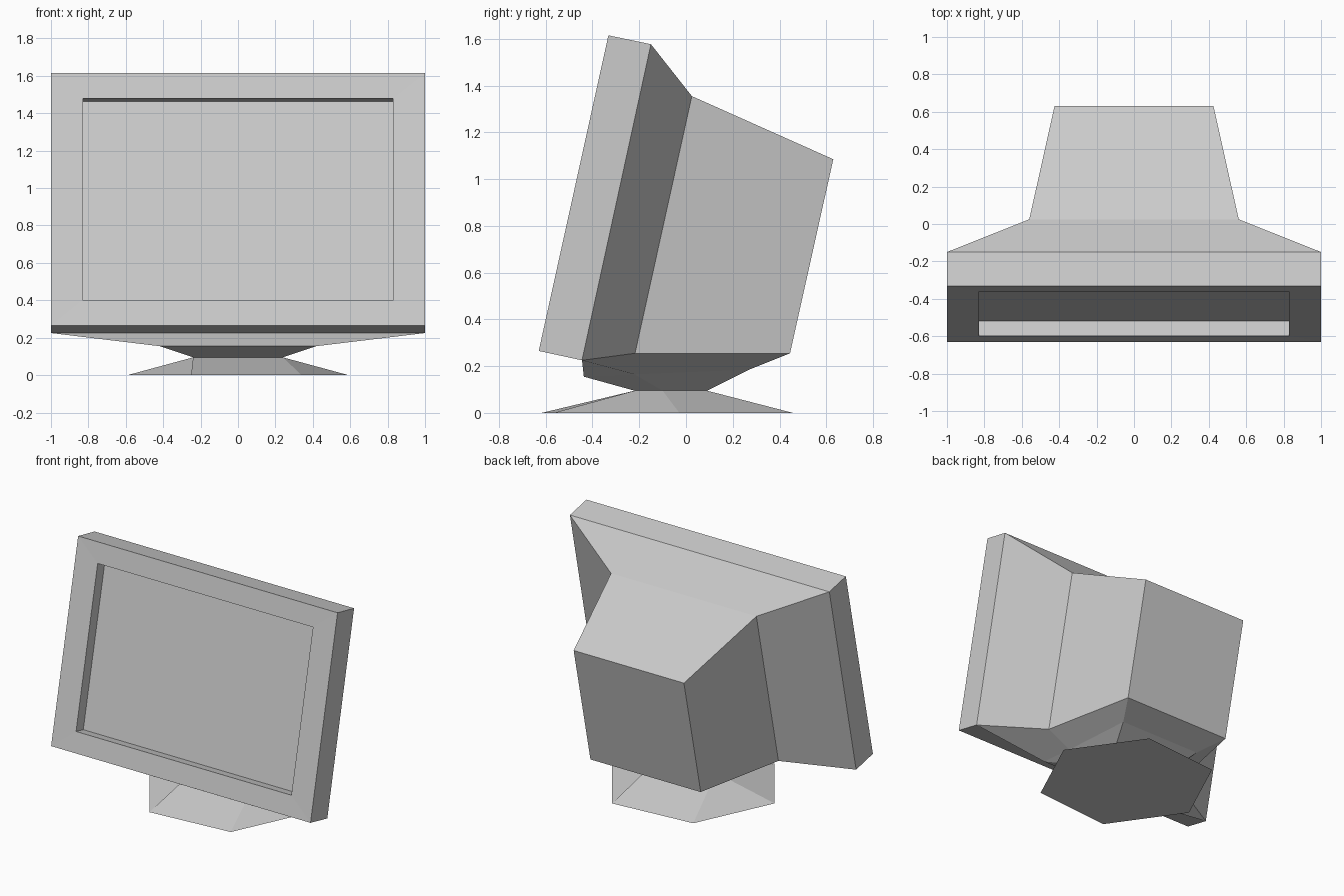
import bpy, bmesh
from math import radians, cos, sin

if "Cube" in bpy.data.objects:
    bpy.data.objects.remove(bpy.data.objects["Cube"])


def loft(name, rings, closed=True, cap_start=False, cap_end=False):
    """Skin a row of matching point rings with flat quads."""
    bm = bmesh.new()
    rows = [[bm.verts.new(p) for p in ring] for ring in rings]
    n = len(rows[0])
    for a, b in zip(rows, rows[1:]):
        for i in range(n if closed else n - 1):
            j = (i + 1) % n
            bm.faces.new((a[i], b[i], b[j], a[j]))
    if cap_start:
        bm.faces.new(rows[0])
    if cap_end:
        bm.faces.new(rows[-1][::-1])
    mesh = bpy.data.meshes.new(name)
    bm.to_mesh(mesh)
    bm.free()
    obj = bpy.data.objects.new(name, mesh)
    bpy.context.collection.objects.link(obj)
    return obj


def rect(w, bottom, top):
    """Tilted rectangle: half width and (y, z) of its lower and upper edges."""
    (yb, zb), (yt, zt) = bottom, top
    return [(w, yb, zb), (w, yt, zt), (-w, yt, zt), (-w, yb, zb)]


def hexagon(front, mid, back):
    """Six-point ring mirrored from its right half."""
    left = [(-x, y, z) for x, y, z in (front, mid, back)]
    return [front, *left, back, mid]


# Section rectangles along the tilted monitor
screen = rect(0.83, (-0.518, 0.382), (-0.28, 1.463))
opening = rect(0.83, (-0.598, 0.40), (-0.36, 1.48))
bezel_front = rect(1.0, (-0.63, 0.265), (-0.332, 1.615))
bezel_back = rect(1.0, (-0.445, 0.225), (-0.15, 1.577))
shoulder = rect(0.56, (-0.218, 0.255), (0.025, 1.355))
rear = rect(0.425, (0.445, 0.255), (0.63, 1.085))

# Bezel with recessed screen
loft("screen_bezel", [screen, opening, bezel_front, bezel_back], cap_start=True)

# Rear housing, open below where the neck joins
loft("rear_housing", [bezel_back, shoulder, rear], closed=False, cap_end=True)

# Neck and foot
collar = hexagon((0.24, -0.22, 0.095), (0.24, -0.10, 0.095), (0.24, 0.09, 0.095))
swivel = hexagon((0.42, -0.437, 0.155), (0.38, -0.22, 0.165), (0.32, 0.27, 0.185))
underside = hexagon(bezel_back[0], shoulder[0], rear[0])
loft("neck", [collar, swivel, underside])

foot = [(0.593 * cos(radians(a)), -0.08 + 0.593 * sin(radians(a)), 0)
        for a in range(305, -1, -60)]
loft("foot", [foot, collar], cap_start=True)
